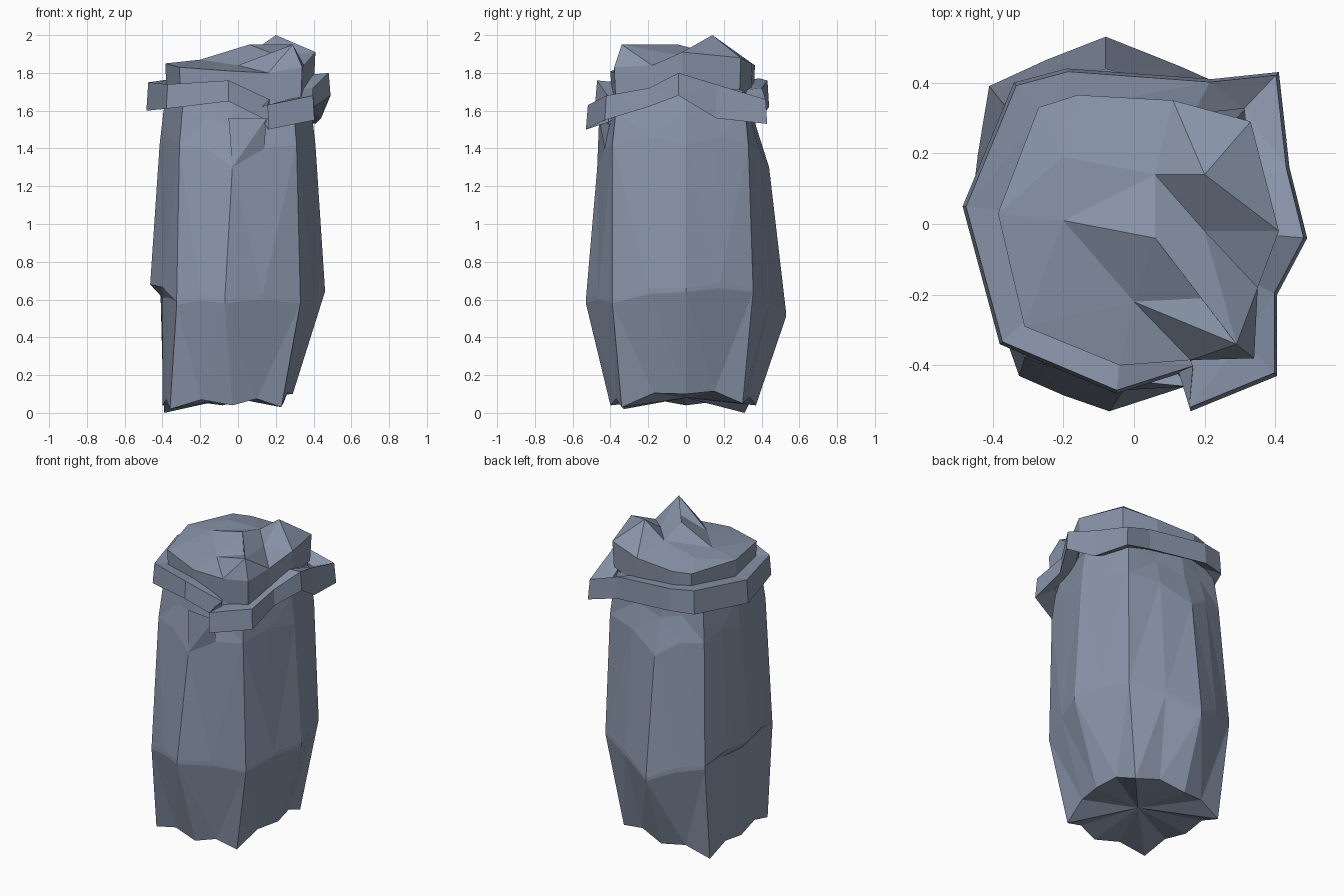
import bpy, bmesh
from mathutils import Vector
from mathutils.geometry import delaunay_2d_cdt

if "Cube" in bpy.data.objects:
    bpy.data.objects.remove(bpy.data.objects["Cube"])

mat = bpy.data.materials.new("slate blue grey")
mat.diffuse_color = (0.25, 0.30, 0.40, 1)
mat.use_nodes = True
mat.node_tree.nodes["Principled BSDF"].inputs["Base Color"].default_value = mat.diffuse_color


def make(name, verts, faces):
    me = bpy.data.meshes.new(name)
    me.from_pydata(verts, [], faces)
    bm = bmesh.new()
    bm.from_mesh(me)
    bmesh.ops.recalc_face_normals(bm, faces=bm.faces)
    bmesh.ops.triangulate(bm, faces=bm.faces)
    bm.to_mesh(me)
    bm.free()
    me.materials.append(mat)
    ob = bpy.data.objects.new(name, me)
    bpy.context.collection.objects.link(ob)
    return ob


def skin(rings):
    """Vertices and side quads joining closed rings of equal length."""
    n = len(rings[0])
    verts = [v for r in rings for v in r]
    faces = [(k * n + i, k * n + (i + 1) % n, (k + 1) * n + (i + 1) % n, (k + 1) * n + i)
             for k in range(len(rings) - 1) for i in range(n)]
    return verts, faces


def with_mids(ring, lift=0.0, bulge=1.0):
    """Add a point halfway along every side of a ring."""
    out = []
    for i, a in enumerate(ring):
        m = (Vector(a) + Vector(ring[(i + 1) % len(ring)])) / 2
        out += [tuple(a), (m.x * bulge, m.y * bulge, m.z + lift)]
    return out


# body: eight uneven sides, counter-clockwise from the front edge
bottom = [(-.03, -.40, .04), (.23, -.34, .03), (.29, 0, .10), (.24, .30, .05),
          (-.08, .37, .04), (-.39, .31, 0), (-.40, 0, .04), (-.36, -.33, .02)]
waist = [(-.07, -.53, .60), (.33, -.39, .60), (.46, 0, .66), (.335, .355, .66),
         (-.08, .53, .53), (-.41, .39, .64), (-.465, 0, .68), (-.325, -.43, .59)]
# the left side folds inward just under the waist
ledge = [(x, y, z - .02) for x, y, z in waist]
ledge[6] = (-.40, 0, .61)
shoulder = [(-.03, -.47, 1.30), (.31, -.39, 1.42), (.41, 0, 1.42), (.32, .33, 1.42),
            (-.08, .44, 1.30), (-.37, .34, 1.42), (-.415, .03, 1.42), (-.31, -.38, 1.42)]
neck = [(x * .95, y * .95, 1.60) for x, y, z in shoulder]
neck[0], neck[4] = (-.03, -.42, 1.52), (-.08, .37, 1.52)
top = [(x * .95, y * .95, 1.70) for x, y, z in neck]
verts, faces = skin([with_mids(bottom, .04), with_mids(ledge, .02, 1.01), with_mids(waist, .03, 1.01),
                     with_mids(shoulder, .04), with_mids(neck), with_mids(top)])
verts.append((-.03, 0, .08))
c = len(verts) - 1
faces += [(c, (i + 1) % 16, i) for i in range(16)]
make("sack_body", verts, faces)

# collar: flared wrap stepping over itself at the front right (x, y, low z, high z)
collar = [(.16, -.53, 1.50, 1.63), (.405, -.43, 1.55, 1.68), (.405, -.20, 1.62, 1.72),
          (.49, -.04, 1.68, 1.80), (.44, .16, 1.56, 1.74), (.41, .43, 1.53, 1.66),
          (.22, .41, 1.58, 1.72), (-.19, .44, 1.62, 1.76), (-.34, .40, 1.62, 1.77),
          (-.485, .05, 1.60, 1.75), (-.38, -.34, 1.61, 1.74), (-.05, -.48, 1.65, 1.76),
          (.17, -.41, 1.54, 1.66)]
tuck = [(x * .8, y * .8, a + .05) for x, y, a, b in collar]
low = [(x, y, a) for x, y, a, b in collar]
high = [(x * .98, y * .98, b) for x, y, a, b in collar]
roof = [(x * .76, y * .76, b - .01) for x, y, a, b in collar]
make("collar_wrap", *skin([tuck, low, high, roof, tuck]))

# crown: upper band closed by a crumpled top
band = [(.16, -.385, 1.80), (.34, -.38, 1.83), (.35, -.18, 1.84), (.41, -.02, 1.91),
        (.33, .29, 1.88), (.11, .35, 1.85), (-.16, .365, 1.84), (-.27, .33, 1.84),
        (-.385, .03, 1.85), (-.31, -.29, 1.83), (-.04, -.40, 1.81)]
peaks = [(.20, .14, 2.0), (.29, -.34, 1.95), (.06, -.04, 1.95), (.06, .14, 1.90),
         (.20, -.02, 1.89), (.19, -.21, 1.90), (0, -.22, 1.84), (-.20, .01, 1.87), (-.20, .19, 1.87)]
n = len(band)
pts = band + peaks
base = [(x * .98, y * .98, z - .17) for x, y, z in band]
# fixed creases: the star of folds seen from above
creases = [(n + 7, n + 2), (n + 2, n + 1), (n + 7, n + 6), (n + 6, n + 1), (n + 7, n + 3),
           (n + 3, n + 4), (n + 4, n + 0)]
rim = [(i, (i + 1) % n) for i in range(n)]
tri = delaunay_2d_cdt([Vector(p[:2]) for p in pts], rim + creases, [], 0, 1e-5)
co = [pts[o[0]] if o else None for o in tri[3]]
co = [p or (v.x, v.y, 1.87) for p, v in zip(co, tri[0])]
index = {o[0]: k for k, o in enumerate(tri[3]) if o}
# keep only the triangles inside the rim
outside = set()
edge_out = {(index[j], index[i]) for i, j in rim if i in index and j in index}
for f in tri[2]:
    if any((f[k], f[(k + 1) % 3]) in edge_out for k in range(3)):
        outside.add(tuple(f))
faces = [tuple(f) for f in tri[2] if tuple(f) not in outside]
faces += [(index[i], index[j], len(co) + j, len(co) + i) for i, j in rim]
make("crumpled_crown", co + base, faces)

# small loose fold hanging below the collar at the front
make("front_fold",
     [(-.03, -.47, 1.30), (.14, -.43, 1.40), (.15, -.46, 1.56), (-.05, -.44, 1.56), (.08, -.36, 1.5)],
     [(0, 1, 2), (0, 2, 3), (0, 4, 1), (1, 4, 2), (0, 3, 4), (2, 4, 3)])
